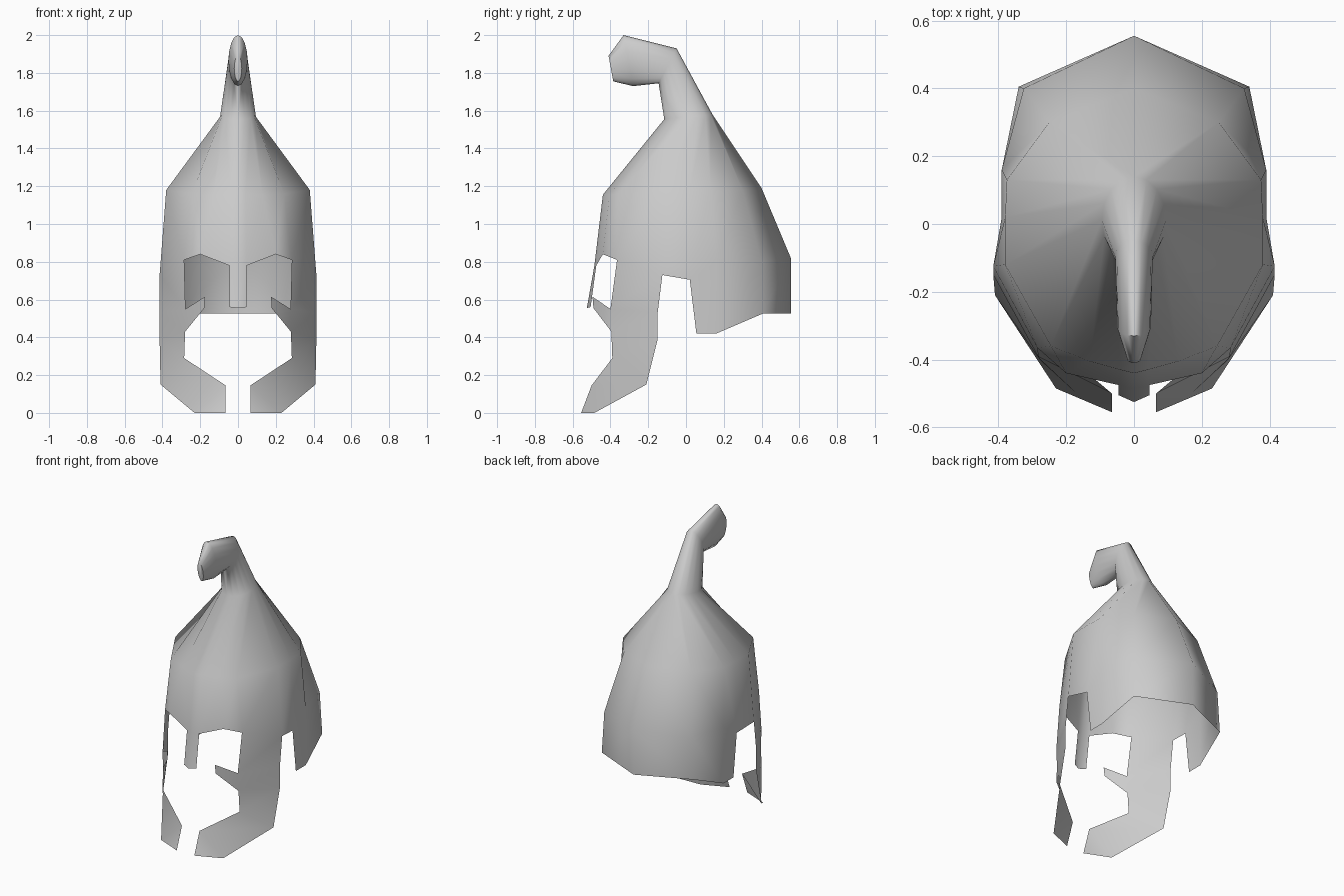
import bpy, bmesh
from math import sin, cos, pi

cube = bpy.data.objects.get("Cube")
if cube:
    bpy.data.objects.remove(cube, do_unlink=True)

metal = bpy.data.materials.new("light grey metal")
metal.use_nodes = True
grey = (.6, .6, .6, 1)
metal.diffuse_color = grey
metal.node_tree.nodes["Principled BSDF"].inputs["Base Color"].default_value = grey

bm = bmesh.new()


def row(points):
    return [bm.verts.new(p) for p in points]


def bridge(upper, lower):
    """Fill quads between two rows of equal length."""
    for i in range(len(upper) - 1):
        bm.faces.new((upper[i], upper[i + 1], lower[i + 1], lower[i]))


def half_ellipse(top, bottom, width):
    """Half ring from a back/top point to a front/bottom point, given as (y, z)."""
    ring = []
    for i in range(9):
        a = pi * i / 8
        t = (1 - cos(a)) / 2
        ring.append((width * sin(a),
                     top[0] + (bottom[0] - top[0]) * t,
                     top[1] + (bottom[1] - top[1]) * t))
    return row(ring)


# Plume, from its tip back and down to the neck
tip = half_ellipse((-.41, 1.89), (-.385, 1.755), .02)
head = half_ellipse((-.33, 2), (-.28, 1.73), .05)
bend = half_ellipse((-.05, 1.93), (-.145, 1.745), .055)
neck = half_ellipse((.14, 1.58), (-.115, 1.555), .095)

# Dome rows, from the back centre round to the front centre
crown = row([(0, .4, 1.19), (.25, .3, 1.18), (.375, .13, 1.18),
             (.38, .02, 1.18), (.38, -.12, 1.18), (.245, -.36, 1.16),
             (.13, -.405, 1.155), (.04, -.43, 1.155), (0, -.44, 1.155)])
brow = row([(0, .555, .82), (.325, .4, .8), (.39, .16, .8),
            (.39, .02, .705), (.415, -.125, .73), (.285, -.365, .81),
            (.2, -.44, .84), (.045, -.475, .78), (0, -.485, .78)])
rows = [tip, head, bend, neck, crown, brow]
for upper, lower in zip(rows, rows[1:]):
    bridge(upper, lower)
bm.faces.new(tip)

# Neck guard at the back and nose guard at the front
nape = row([(0, .555, .525), (.34, .405, .525), (.39, .16, .42), (.39, .055, .42)])
bridge(brow[:4], nape)
nose = row([(.045, -.505, .56), (0, -.525, .555)])
bridge(brow[7:], nose)

# Cheek guard, wrapping forward to the chin
outer = [brow[4]] + row([(.415, -.15, .53), (.415, -.15, .39),
                         (.41, -.21, .15), (.23, -.485, 0), (.065, -.555, 0)])
inner = [brow[5]] + row([(.278, -.4, .55), (.28, -.395, .43),
                         (.285, -.39, .29), (.065, -.5, .145)])
bridge(outer[:5], inner)
bm.faces.new((outer[4], outer[5], inner[4]))
spike = row([(.175, -.495, .615), (.178, -.49, .555)])
bridge(inner[1:3], spike)

bmesh.ops.recalc_face_normals(bm, faces=bm.faces)
mesh = bpy.data.meshes.new("helmet_shell")
bm.to_mesh(mesh)
bm.free()
mesh.materials.append(metal)
helmet = bpy.data.objects.new("helmet_shell", mesh)
bpy.context.collection.objects.link(helmet)

# Mirror the half, then smooth it
bpy.ops.object.select_all(action="DESELECT")
helmet.select_set(True)
bpy.context.view_layer.objects.active = helmet
mirror = helmet.modifiers.new("mirror", "MIRROR")
mirror.use_clip = True
mirror.merge_threshold = .001
bpy.ops.object.modifier_apply(modifier=mirror.name)
bpy.ops.object.shade_smooth_by_angle(angle=pi / 3)
